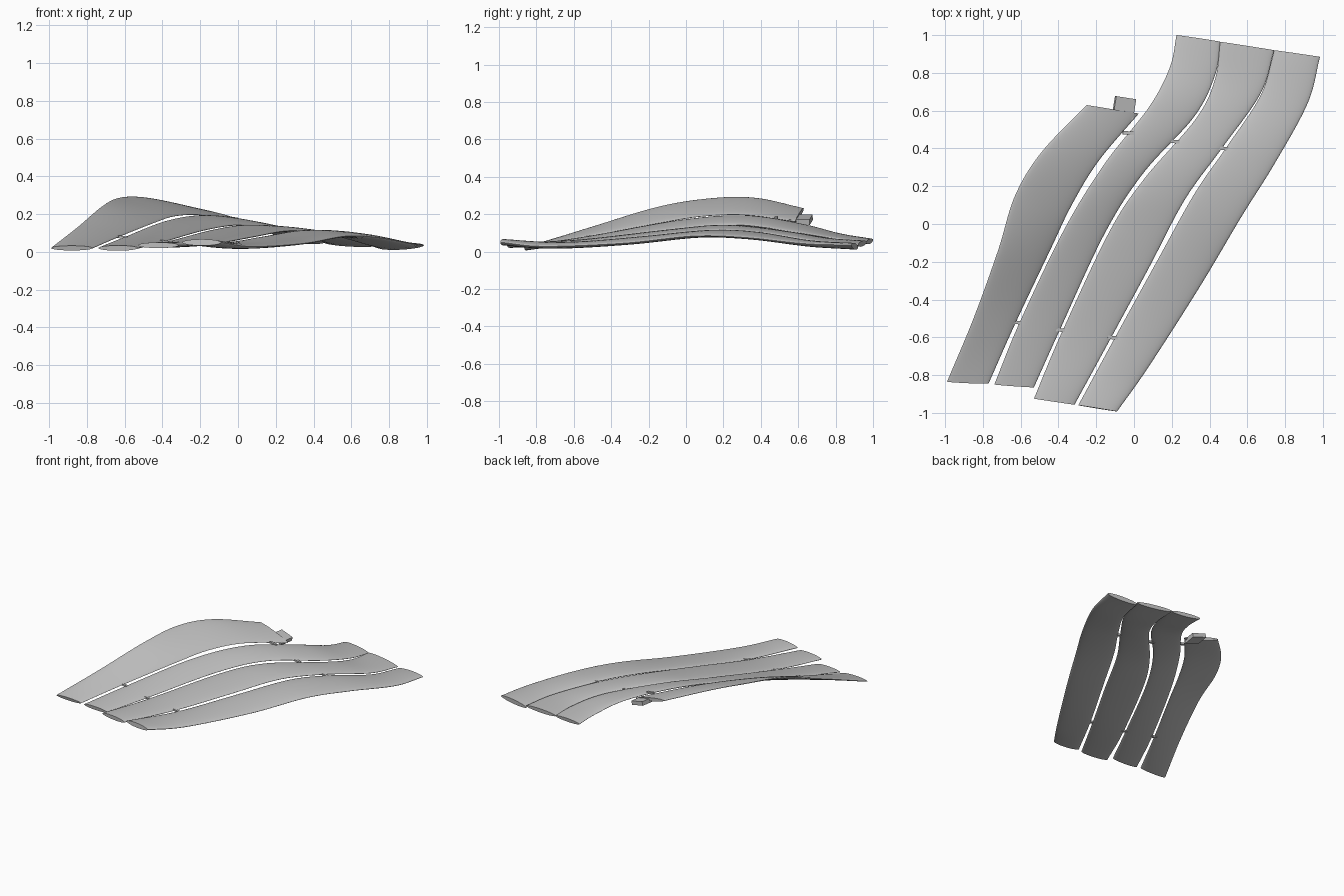
import bpy
import bmesh
import math
from mathutils import Vector, Matrix
from mathutils.geometry import interpolate_bezier

default_cube = bpy.data.objects.get("Cube")
if default_cube:
    bpy.data.objects.remove(default_cube)

STATIONS = 72      # lengthwise divisions of a slat
ACROSS = 16        # divisions across each face of a slat

grey = bpy.data.materials.new("plain grey")
grey.use_nodes = True
grey.diffuse_color = (0.52, 0.52, 0.52, 1)
grey.node_tree.nodes["Principled BSDF"].inputs["Base Color"].default_value = grey.diffuse_color


def finish(name, bm, smooth=True):
    """Turn a bmesh into a named, shaded object."""
    bmesh.ops.recalc_face_normals(bm, faces=bm.faces)
    mesh = bpy.data.meshes.new(name)
    bm.to_mesh(mesh)
    bm.free()
    mesh.materials.append(grey)
    obj = bpy.data.objects.new(name, mesh)
    bpy.context.collection.objects.link(obj)
    if smooth:
        bpy.ops.object.select_all(action='DESELECT')
        obj.select_set(True)
        bpy.context.view_layer.objects.active = obj
        bpy.ops.object.shade_smooth_by_angle(angle=math.radians(35))
    return obj


def smooth_edge(points):
    """Evenly spaced stations on a smooth curve through the points."""
    knots = [Vector(p) for p in points]
    padded = [2 * knots[0] - knots[1]] + knots + [2 * knots[-1] - knots[-2]]
    dense = [knots[0]]
    for before, a, b, after in zip(padded, padded[1:], padded[2:], padded[3:]):
        dense += interpolate_bezier(a, a + (b - before) / 6, b - (after - a) / 6, b, 24)[1:]
    lengths = [0]
    for a, b in zip(dense, dense[1:]):
        lengths.append(lengths[-1] + (b - a).length)
    result, j = [], 0
    for i in range(STATIONS + 1):
        target = lengths[-1] * i / STATIONS
        while j < len(dense) - 2 and lengths[j + 1] < target:
            j += 1
        t = (target - lengths[j]) / (lengths[j + 1] - lengths[j])
        result.append(dense[j].lerp(dense[j + 1], t))
    return result


def slat(name, half_thickness, left, right):
    """Loft a lens-shaped section between two edge curves."""
    left, right = smooth_edge(left), smooth_edge(right)
    middle = [(a + b) / 2 for a, b in zip(left, right)]
    bm = bmesh.new()
    rings = []
    for i, (a, b) in enumerate(zip(left, right)):
        along = middle[min(i + 1, STATIONS)] - middle[max(i - 1, 0)]
        up = (b - a).cross(along).normalized()
        ring = []
        for k in range(2 * ACROSS):
            angle = math.pi * k / ACROSS
            s = math.cos(angle)
            bulge = half_thickness * math.sin(angle)
            ring.append(bm.verts.new(a.lerp(b, (1 - s) / 2) + up * bulge))
        rings.append(ring)
    for r, q in zip(rings, rings[1:]):
        for k in range(len(r)):
            n = (k + 1) % len(r)
            bm.faces.new((r[k], r[n], q[n], q[k]))
    bm.faces.new(rings[0])
    bm.faces.new(rings[-1])
    return finish(name, bm)


def block(name, centre, size, turn, tilt):
    """Small box turned about z and tilted sideways."""
    bm = bmesh.new()
    matrix = (Matrix.Translation(centre) @ Matrix.Rotation(math.radians(turn), 4, 'Z')
              @ Matrix.Rotation(math.radians(tilt), 4, 'Y') @ Matrix.Diagonal((*size, 1)))
    bmesh.ops.create_cube(bm, size=1, matrix=matrix)
    return finish(name, bm, smooth=False)


# Slats, from the high right-hand one to the low left-hand one
slat("outer_right_slat", 0.013,
     [(-.99, -.835, .02), (-.85, -.5, .13), (-.72, -.14, .24),
      (-.63, .15, .285), (-.49, .38, .285), (-.25, .63, .23)],
     [(-.77, -.845, .02), (-.63, -.53, .08), (-.44, -.13, .155),
      (-.33, .1, .19), (-.19, .33, .195), (.025, .585, .16)])

slat("inner_right_slat", 0.014,
     [(-.74, -.85, .02), (-.605, -.52, .075), (-.37, -.03, .165),
      (-.155, .32, .19), (.08, .62, .145), (.19, .83, .09), (.225, 1, .06)],
     [(-.53, -.865, .02), (-.39, -.555, .055), (-.155, -.05, .12),
      (.05, .27, .143), (.32, .57, .105), (.43, .79, .07), (.457, .965, .05)])

slat("inner_left_slat", 0.015,
     [(-.53, -.925, .035), (-.385, -.58, .05), (-.13, -.04, .115),
      (.055, .24, .135), (.33, .56, .098), (.43, .77, .063), (.455, .965, .05)],
     [(-.315, -.957, .035), (-.12, -.6, .045), (.08, -.23, .08),
      (.27, .13, .112), (.465, .4, .1), (.67, .69, .055), (.743, .92, .035)])

slat("outer_left_slat", 0.017,
     [(-.295, -.96, .05), (-.1, -.6, .04), (.12, -.2, .075),
      (.32, .16, .107), (.485, .4, .095), (.67, .68, .045), (.743, .92, .022)],
     [(-.09, -.993, .05), (.075, -.76, .028), (.35, -.33, .045),
      (.57, .04, .083), (.745, .32, .075), (.92, .64, .042), (.985, .885, .035)])

# Pegs bridging the gaps between neighbouring slats
pegs = {
    "front_right_peg": (-.612, -.522, .077),
    "front_middle_peg": (-.383, -.562, .053),
    "front_left_peg": (-.11, -.602, .044),
    "back_right_peg": (-.03, .482, .178),
    "back_middle_peg": (.21, .437, .122),
    "back_left_peg": (.475, .4, .097),
}
for name, centre in pegs.items():
    block(name, centre, (.06, .018, .014), -4, 8)

# Tab on the cut-off end of the high slat
block("end_tab", (-.053, .615, .17), (.11, .11, .03), -9, 14)
